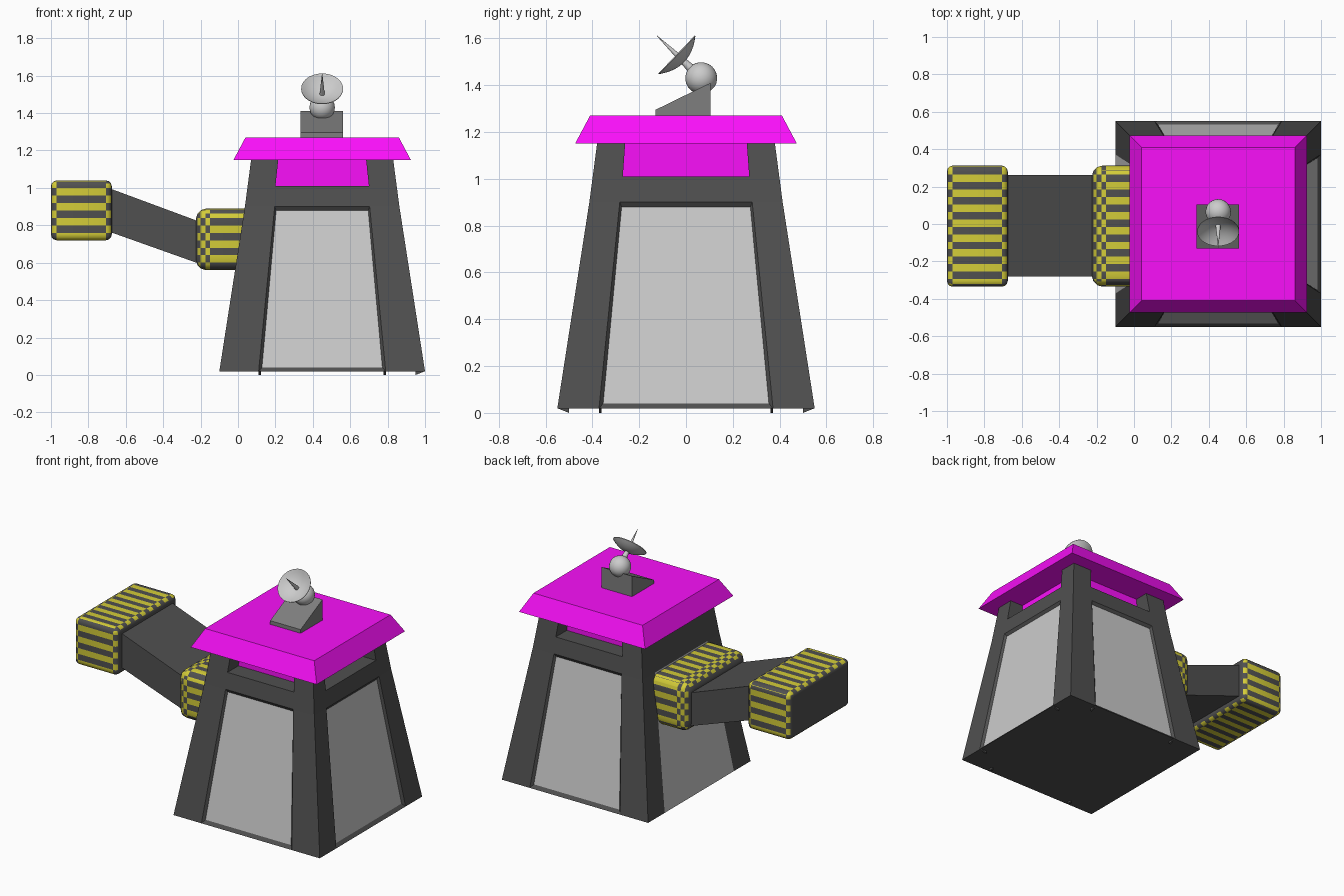
import bpy, bmesh, math
from mathutils import Vector

if "Cube" in bpy.data.objects:
    bpy.data.objects.remove(bpy.data.objects["Cube"])

CX = 0.45  # tower centre in x


def material(name, rgb):
    m = bpy.data.materials.new(name)
    m.diffuse_color = (*rgb, 1)
    m.use_nodes = True
    m.node_tree.nodes["Principled BSDF"].inputs["Base Color"].default_value = m.diffuse_color
    return m


DARK = material("dark_grey", (0.08, 0.08, 0.08))
LIGHT = material("panel_grey", (0.66, 0.66, 0.66))
MID = material("mid_grey", (0.21, 0.21, 0.21))
PINK = material("magenta", (0.95, 0.005, 0.95))
YELLOW = material("yellow", (0.66, 0.61, 0.04))


def finish(name, bm, mats, smooth=False):
    bmesh.ops.remove_doubles(bm, verts=bm.verts, dist=1e-5)
    bmesh.ops.recalc_face_normals(bm, faces=bm.faces)
    me = bpy.data.meshes.new(name)
    bm.to_mesh(me)
    bm.free()
    for m in mats:
        me.materials.append(m)
    ob = bpy.data.objects.new(name, me)
    bpy.context.collection.objects.link(ob)
    if smooth:
        bpy.context.view_layer.objects.active = ob
        ob.select_set(True)
        bpy.ops.object.shade_smooth_by_angle(angle=math.radians(35))
        ob.select_set(False)
    return ob


def loft(name, rings, mat, smooth=False):
    bm = bmesh.new()
    vs = [[bm.verts.new(p) for p in r] for r in rings]
    n = len(vs[0])
    for a, b in zip(vs, vs[1:]):
        for i in range(n):
            j = (i + 1) % n
            bm.faces.new((a[i], a[j], b[j], b[i]))
    bm.faces.new(vs[0][::-1])
    bm.faces.new(vs[-1])
    return finish(name, bm, [mat], smooth)


def rect(x0, x1, y0, y1, z):
    return [(x0, y0, z), (x1, y0, z), (x1, y1, z), (x0, y1, z)]


def square(h, z):
    return rect(CX - h, CX + h, -h, h, z)


def half_width(z):
    pts = [(0.02, 0.55), (0.9, 0.413), (1.15, 0.38)]
    for (z0, w0), (z1, w1) in zip(pts, pts[1:]):
        if z <= z1:
            return w0 + (w1 - w0) * (z - z0) / (z1 - z0)
    return pts[-1][1]


def on_side(k, u, z, depth=0.0):
    a = math.radians(90 * k - 90)
    r = half_width(max(z, 0.02)) - depth
    return (CX + r * math.cos(a) - u * math.sin(a), r * math.sin(a) + u * math.cos(a), z)


# Tower body: four sloping sides with shallow window recesses (left side flush)
Z0, Z1, Z2 = 0.018, 0.9, 1.01
bm = bmesh.new()


def face(pts, mat=0):
    bm.faces.new([bm.verts.new(p) for p in pts]).material_index = mat


WINDOWS = [(0.34, 0.254), (0.372, 0.283), (0.34, 0.254), (0.372, 0.283)]
for k, (a, b) in enumerate(WINDOWS):
    h0, h1, h2 = half_width(0.02), half_width(Z1), half_width(Z2)
    for s in (-1, 1):
        face([on_side(k, s * u, z) for u, z in ((h0, Z0), (a, Z0), (b, Z1), (h1, Z1))])
    face([on_side(k, u, z) for u, z in ((-h1, Z1), (-b, Z1), (b, Z1), (h1, Z1), (h2, Z2), (-h2, Z2))])
    outer = [on_side(k, u, z) for u, z in ((-a, Z0), (a, Z0), (b, Z1), (-b, Z1))]
    if k == 3:
        face(outer, 1)
        continue
    c, d = a - 0.018, b - 0.008
    inner = [on_side(k, u, z, 0.015) for u, z in ((-c, 0.04), (c, 0.04), (d, 0.88), (-d, 0.88))]
    for i in range(4):
        j = (i + 1) % 4
        face((outer[i], outer[j], inner[j], inner[i]))
    face(inner, 1)
face(square(half_width(0.02), Z0))
face(square(half_width(Z2), Z2))
finish("tower_body", bm, [DARK, LIGHT])

# Small pointed feet under the window corners
for k in range(3):
    for s in (-1, 1):
        rings = [[on_side(k, s * (WINDOWS[k][0] + t), z, d)
                  for z, d in ((0.02, 0), (0.02, 0.05), (0.0, 0.05))] for t in (-0.012, 0)]
        loft("window_foot", rings, DARK)

# Corner posts holding the roof, and the closed left wall between them
for sx in (-1, 1):
    for sy in (-1, 1):
        rings = []
        for z, ix, iy in ((Z2, 0.25, 0.27), (1.15, 0.235, 0.26)):
            h = half_width(z)
            rings.append(rect(CX + sx * ix, CX + sx * h, sy * iy, sy * h, z))
        loft("corner_post", rings, DARK)
loft("left_upper_wall", [rect(CX - half_width(z), CX - 0.28, -0.28, 0.28, z) for z in (Z2, 1.15)], DARK)

# Roof and the core below it
loft("roof_core", [square(0.28, 1.0), square(0.28, 1.16)], PINK)
loft("roof", [square(0.474, 1.15), square(0.41, 1.27)], PINK)

# Wedge mount for the dish
wedge = [(-0.13, 1.265), (0.105, 1.265), (0.105, 1.41), (-0.13, 1.295)]
loft("dish_mount", [[(x, y, z) for y, z in wedge] for x in (0.333, 0.562)], MID)


def turned(name, profile, origin, axis, mat, n=28):
    q = Vector(axis).to_track_quat('Z', 'Y')
    rings = [[Vector(origin) + q @ Vector((r * math.cos(t), r * math.sin(t), h))
              for t in (2 * math.pi * i / n for i in range(n))] for r, h in profile]
    return loft(name, rings, mat, True)


# Ball joint, rod, dish and aerial on one tilted axis
BALL, AXIS = (CX, 0.065, 1.43), (0, -0.72, 0.69)
steps = [i / 6 for i in range(1, 7)]
ball = [(0.068 * math.sin(math.pi * i / 14), -0.068 * math.cos(math.pi * i / 14)) for i in range(1, 14)]
turned("ball_joint", ball, BALL, AXIS, LIGHT)
turned("dish_rod", [(0.02, 0.05), (0.014, 0.105)], BALL, AXIS, LIGHT)
bowl = [(0.112 * t, 0.10 + 0.042 * t * t) for t in steps]
turned("dish", bowl + [(r, h + 0.004) for r, h in bowl[::-1]], BALL, AXIS, LIGHT)
turned("aerial", [(0.014, 0.10), (0.001, 0.262)], BALL, AXIS, LIGHT)


# Striped end blocks
def striped_block(name, x0, x1, z0, z1, bevel, check):
    y0, y1, w = -0.335, 0.312, 0.04
    bm = bmesh.new()
    lo, hi = [[bm.verts.new(p) for p in rect(x0, x1, y0, y1, z)] for z in (z0, z1)]
    bm.faces.new(lo[::-1])
    bm.faces.new(hi)
    for i in range(4):
        j = (i + 1) % 4
        bm.faces.new((lo[i], lo[j], hi[j], hi[i]))
    bmesh.ops.bevel(bm, geom=bm.edges[:], offset=bevel, segments=3, profile=0.5, affect='EDGES')
    cuts = [((0, y0 + i * w, 0), (0, 1, 0)) for i in range(1, 17)]
    cuts += [((0, 0, z0 + i * w), (0, 0, 1)) for i in range(1, 9)]
    cuts += [((x, 0, 0), (1, 0, 0)) for x in check]
    for co, no in cuts:
        bmesh.ops.bisect_plane(bm, geom=bm.verts[:] + bm.edges[:] + bm.faces[:],
                               plane_co=co, plane_no=no, dist=1e-5)
    bm.normal_update()
    for f in bm.faces:
        c, n = f.calc_center_median(), f.normal
        if abs(n.x) > 0.9:
            continue
        band = (c.y - y0) / w if abs(n.z) > abs(n.y) else (c.z - z0) / w
        flips = sum(c.x < x for x in check)
        f.material_index = (int(band) + flips) % 2
    return finish(name, bm, [DARK, YELLOW], True)


striped_block("outer_arm_block", -1.0, -0.675, 0.72, 1.04, 0.03, (-0.97, -0.705))
striped_block("inner_arm_block", -0.225, 0.1, 0.56, 0.89, 0.055, (-0.2, -0.175, -0.15))

# Sloping arm link between the blocks
link = [(-0.72, 0.777), (-0.18, 0.585), (-0.18, 0.81), (-0.72, 1.01)]
loft("arm_link", [[(x, y, z) for x, z in link] for y in (-0.28, 0.262)], DARK)
